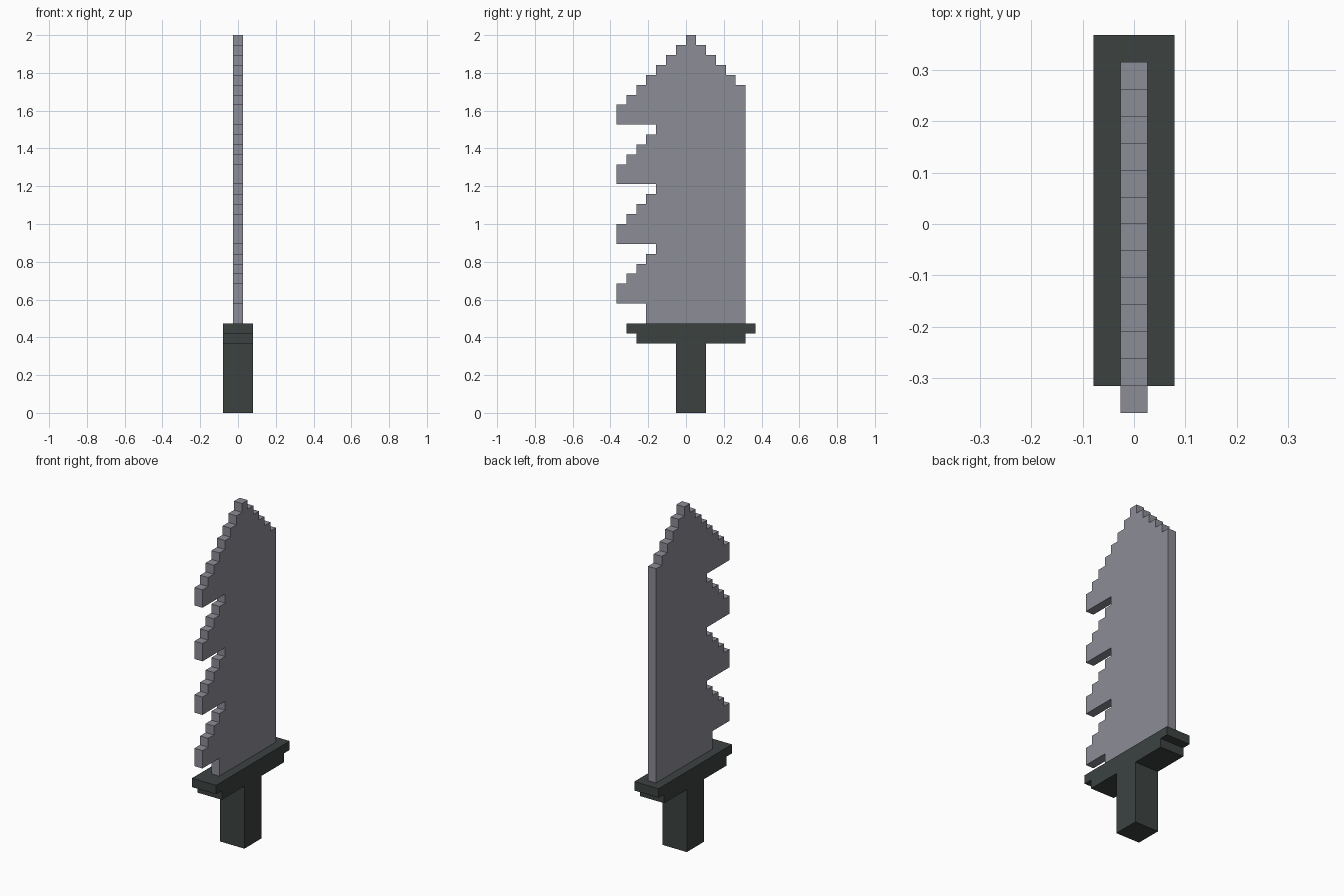
import bpy
import bmesh

U = 2 / 38          # size of one block
MID = 7             # block column that sits on y = 0

if "Cube" in bpy.data.objects:
    bpy.data.objects.remove(bpy.data.objects["Cube"])


def make_material(name, color):
    mat = bpy.data.materials.new(name)
    mat.use_nodes = True
    mat.diffuse_color = color
    bsdf = mat.node_tree.nodes["Principled BSDF"]
    bsdf.inputs["Base Color"].default_value = color
    bsdf.inputs["Roughness"].default_value = 0.8
    return mat


def stepped_plate(name, rows, base, thickness, mat):
    """Extrude a blocky outline; rows lists (first, last) columns upward from base."""
    left, right = [], []
    for i, (first, last) in enumerate(rows):
        for z in (base + i, base + i + 1):
            left.append((first, z))
            right.append((last, z))
    loop = right + left[::-1]
    # keep only the true corners of the outline
    corners = []
    for i, (y, z) in enumerate(loop):
        (py, pz), (ny, nz) = loop[i - 1], loop[(i + 1) % len(loop)]
        if not (py == y == ny or pz == z == nz):
            corners.append((y, z))

    bm = bmesh.new()
    half = thickness * U / 2
    face = bm.faces.new([bm.verts.new((-half, (y - MID) * U, z * U)) for y, z in corners])
    grown = bmesh.ops.extrude_face_region(bm, geom=[face])
    verts = [g for g in grown["geom"] if isinstance(g, bmesh.types.BMVert)]
    bmesh.ops.translate(bm, verts=verts, vec=(2 * half, 0, 0))
    bmesh.ops.recalc_face_normals(bm, faces=bm.faces)
    mesh = bpy.data.meshes.new(name)
    bm.to_mesh(mesh)
    bm.free()
    mesh.materials.append(mat)
    obj = bpy.data.objects.new(name, mesh)
    bpy.context.collection.objects.link(obj)
    return obj


steel = make_material("blade grey", (0.26, 0.265, 0.305, 1))
dark = make_material("grip dark grey", (0.045, 0.054, 0.053, 1))

# Handle and two-step guard
stepped_plate("handle", [(6, 9)] * 7, 0, 3, dark)
stepped_plate("guard", [(2, 13), (1, 14)], 7, 3, dark)

# Blade: plain root, four saw teeth, then the tip
tooth = [0, 0, 1, 2, 3, 4]
front_edge = [3, 3] + tooth * 4 + [5, 6, 7]
back_edge = [13] * 24 + [12, 11, 10, 9, 8]
stepped_plate("blade", list(zip(front_edge, back_edge)), 9, 1, steel)
